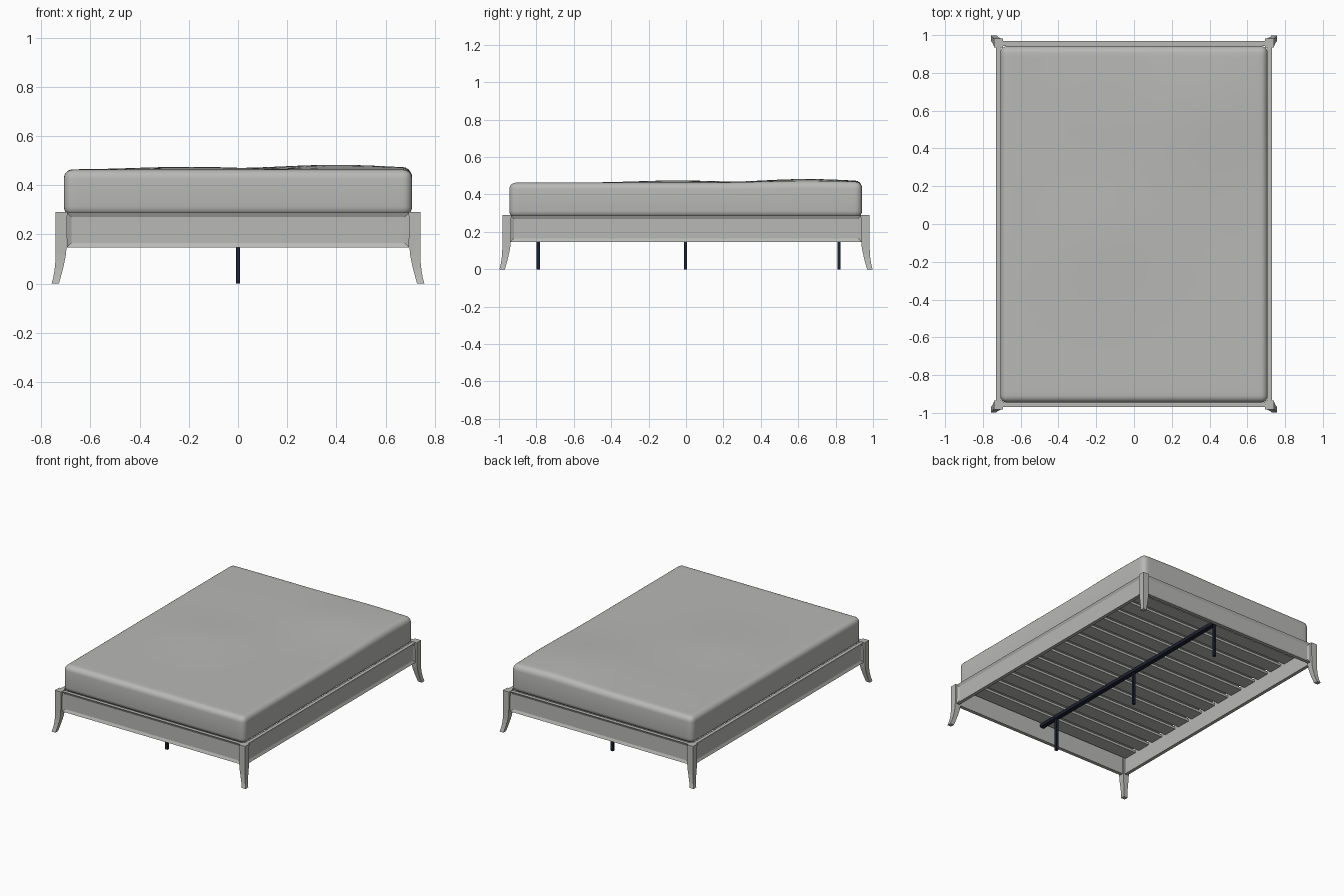
import bpy, bmesh, math
from mathutils import Vector

if "Cube" in bpy.data.objects:
    bpy.data.objects.remove(bpy.data.objects["Cube"])


def material(name, colour):
    m = bpy.data.materials.new(name)
    m.diffuse_color = (*colour, 1)
    m.use_nodes = True
    m.node_tree.nodes["Principled BSDF"].inputs["Base Color"].default_value = m.diffuse_color
    return m


GREY = material("soft grey", (0.48, 0.48, 0.47))
NAVY = material("dark navy metal", (0.012, 0.014, 0.03))


def finish(name, bm, mat, smooth=False):
    bmesh.ops.recalc_face_normals(bm, faces=bm.faces[:])
    me = bpy.data.meshes.new(name)
    bm.to_mesh(me)
    bm.free()
    me.materials.append(mat)
    for p in me.polygons:
        p.use_smooth = smooth
    ob = bpy.data.objects.new(name, me)
    bpy.context.collection.objects.link(ob)
    return ob


def add_box(bm, lo, hi):
    lo, hi = Vector(lo), Vector(hi)
    verts = bmesh.ops.create_cube(bm, size=1)["verts"]
    for v in verts:
        v.co = Vector(a * b for a, b in zip(v.co, hi - lo)) + (lo + hi) / 2


# Corner legs: square section sweeping outward to the foot (z, outer, inner)
LEG = [(0.29, 0.742, 0.694), (0.15, 0.742, 0.697), (0.115, 0.742, 0.700),
       (0.085, 0.743, 0.706), (0.055, 0.746, 0.713), (0.025, 0.751, 0.721),
       (0.0, 0.758, 0.728)]
DY = 0.24
for sx, side in ((-1, "left"), (1, "right")):
    for sy, end in ((-1, "front"), (1, "back")):
        bm = bmesh.new()
        rings = []
        for z, o, i in LEG:
            rings.append([bm.verts.new((sx * x, sy * (y + DY), z))
                          for x, y in ((o, o), (i, o), (i, i), (o, i))])
        for a, b in zip(rings, rings[1:]):
            for k in range(4):
                n = (k + 1) % 4
                bm.faces.new((a[k], a[n], b[n], b[k]))
        bm.faces.new(rings[0])
        bm.faces.new(rings[-1])
        finish(f"{end}_{side}_leg", bm, GREY)


# Rails with a mitred, recessed outer panel
def rail(name, lo, hi, out):
    bm = bmesh.new()
    add_box(bm, lo, hi)
    bm.normal_update()
    face = max(bm.faces, key=lambda f: f.normal.dot(Vector(out)))
    bmesh.ops.inset_region(bm, faces=[face], thickness=0.026, depth=-0.009)
    finish(name, bm, GREY)


rail("front_rail", (-0.695, -0.968, 0.147), (0.695, -0.943, 0.288), (0, -1, 0))
rail("back_rail", (-0.695, 0.943, 0.147), (0.695, 0.968, 0.288), (0, 1, 0))
rail("left_rail", (-0.731, -0.938, 0.147), (-0.707, 0.938, 0.288), (-1, 0, 0))
rail("right_rail", (0.707, -0.938, 0.147), (0.731, 0.938, 0.288), (1, 0, 0))

# Slats across the bed
bm = bmesh.new()
COUNT = 14
for k in range(COUNT):
    y = -0.875 + 1.75 * k / (COUNT - 1)
    add_box(bm, (-0.705, y - 0.05, 0.258), (0.705, y + 0.05, 0.274))
finish("slats", bm, GREY)

# Centre beam and its three props
bm = bmesh.new()
add_box(bm, (-0.016, -0.94, 0.235), (0.016, 0.835, 0.257))
finish("centre_beam", bm, NAVY)
bm = bmesh.new()
for y in (-0.79, -0.003, 0.818):
    add_box(bm, (-0.009, y - 0.009, 0), (0.009, y + 0.009, 0.236))
finish("support_props", bm, NAVY)

# Mattress: rounded block with a gently uneven top
bm = bmesh.new()
add_box(bm, (-0.708, -0.945, 0.276), (0.708, 0.942, 0.463))
bmesh.ops.bevel(bm, geom=bm.edges[:], offset=0.036, segments=5,
                profile=0.5, affect='EDGES')
for axis, half, n in ((0, 0.65, 14), (1, 0.88, 18)):
    for k in range(n + 1):
        co, no = [0, 0, 0], [0, 0, 0]
        co[axis] = -half + 2 * half * k / n
        no[axis] = 1
        bmesh.ops.bisect_plane(bm, geom=bm.verts[:] + bm.edges[:] + bm.faces[:],
                               plane_co=co, plane_no=no, dist=1e-5)


def bump(x, y, cx, cy, r, h):
    return h * math.exp(-((x - cx) ** 2 + (y - cy) ** 2) / r ** 2)


for v in bm.verts:
    x, y, z = v.co
    w = min(max((z - 0.38) / 0.083, 0), 1)
    v.co.z += w * (bump(x, y, 0.4, 0.65, 0.33, 0.02) + bump(x, y, -0.2, -0.05, 0.3, 0.012)
                   + bump(x, y, -0.3, 0.6, 0.3, 0.006))
finish("mattress", bm, GREY, smooth=True)
